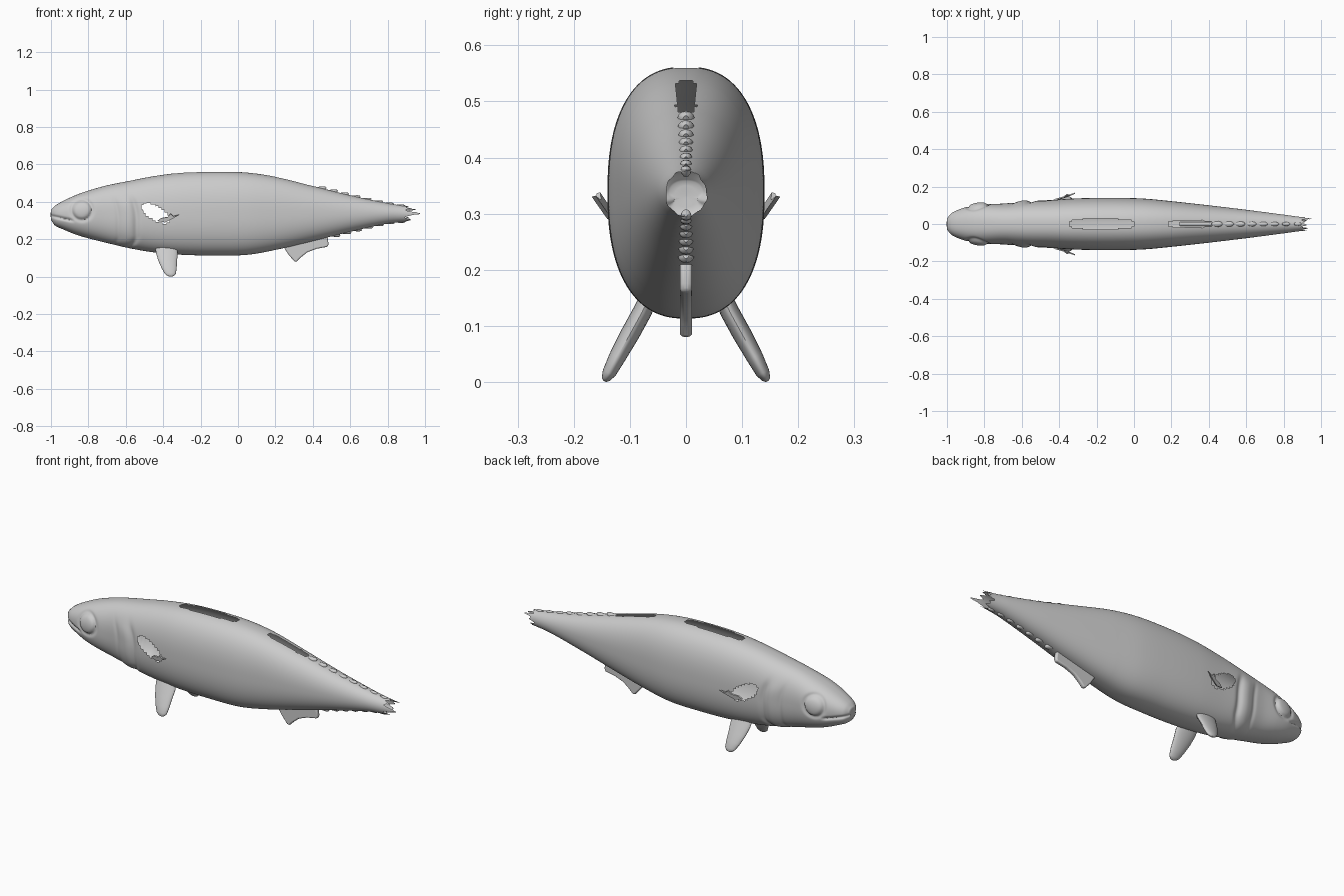
import bpy, bmesh, math, random
from mathutils import Vector, Matrix

if "Cube" in bpy.data.objects:
    bpy.data.objects.remove(bpy.data.objects["Cube"])

random.seed(4)
# Body stations: x, top z, bottom z, half width
ST = [(-1, .358, .303, .03), (-.98, .378, .275, .055), (-.94, .402, .255, .076),
      (-.87, .435, .226, .098), (-.8, .46, .205, .107), (-.7, .488, .18, .109),
      (-.58, .512, .152, .121), (-.45, .537, .13, .128), (-.3, .556, .117, .137),
      (-.12, .562, .113, .14), (.05, .556, .117, .136), (.2, .534, .143, .122),
      (.4, .485, .19, .1), (.6, .435, .24, .076), (.8, .393, .284, .05),
      (.9, .377, .295, .037), (1, .37, .302, .034)]


def station(x):
    """Smooth interpolation of top, bottom and half width at x."""
    i = max(k for k in range(len(ST) - 1) if ST[k][0] <= x)

    def slope(k, c):
        a, b = ST[max(k - 1, 0)], ST[min(k + 1, len(ST) - 1)]
        return (b[c] - a[c]) / (b[0] - a[0])
    h = ST[i + 1][0] - ST[i][0]
    t = (x - ST[i][0]) / h
    return [(2*t**3 - 3*t*t + 1) * ST[i][c] + (t**3 - 2*t*t + t) * h * slope(i, c)
            + (3*t*t - 2*t**3) * ST[i + 1][c] + (t**3 - t*t) * h * slope(i + 1, c) for c in (1, 2, 3)]


def bell(v, w):
    return math.exp(-(v / w) ** 2)


def relief(x, z):
    """Sideways relief of eye, gill cover and mouth."""
    if x > -.4:
        return 0
    d = math.hypot(x + .835, z - .357) / .05
    out = .011 * math.sqrt(max(0, 1 - d * d)) - .006 * bell(d - 1.1, .22)
    xg = -.555 - 1.6 * max(0, z - .3) ** 2 - 9 * max(0, .22 - z) ** 2
    fade = 1 / (1 + math.exp((z - .41) / .015))
    out += fade * (.006 * bell(x - xg + .035, .03) - .009 * bell(x - xg - .012, .016))
    out -= fade * .004 * bell(x - xg + .085, .012)
    if x < -.87:
        out -= .009 * bell(z - (.325 - .22 * (x + 1)), .008) * min(1, (-.87 - x) / .03)
    return out


def finish(name, bm, smooth=True):
    bmesh.ops.recalc_face_normals(bm, faces=bm.faces)
    me = bpy.data.meshes.new(name)
    bm.to_mesh(me)
    bm.free()
    ob = bpy.data.objects.new(name, me)
    bpy.context.collection.objects.link(ob)
    if smooth:
        for p in me.polygons:
            p.use_smooth = True
    return ob


def loft(bm, rings, cap_start=False, cap_end=False):
    vs = [[bm.verts.new(p) for p in r] for r in rings]
    n = len(vs[0])
    for a, b in zip(vs, vs[1:]):
        for k in range(n):
            bm.faces.new((a[k], a[(k + 1) % n], b[(k + 1) % n], b[k]))
    if cap_start:
        bm.faces.new(vs[0])
    if cap_end:
        bm.faces.new(vs[-1])


# Body shell
N, M = 360, 144
rings = []
for s in (.02, .35, .7):
    t, b, w = station(-1)
    rings.append([(-1 - .002 * (1 - s), w * s * math.cos(k * math.tau / M),
                   (t + b) / 2 + (t - b) / 2 * s * math.sin(k * math.tau / M)) for k in range(M)])
for i in range(N + 1):
    x = -1 + 1.985 * (i / N) ** 1.12
    t, b, w = station(x)
    e = 2 / (2.4 - .4 * min(1, max(0, (x - .2) / .6)))
    ring = []
    for k in range(M):
        a = (k + .5) * math.tau / M
        c, s = math.cos(a), math.sin(a)
        z = (t + b) / 2 + (t - b) / 2 * math.copysign(abs(s) ** e, s)
        y = w * abs(c) ** e
        y = max(0, y + relief(x, z) * min(1, 1.6 * abs(c)))
        ring.append((x, math.copysign(y, c), z))
    rings.append(ring)
bm = bmesh.new()
loft(bm, rings, cap_start=True)


# Openings at the side fins, back fins and torn tail
def opening(p):
    u, v = p.x + .44, p.z - .338
    c, s = math.cos(math.radians(-30)), math.sin(math.radians(-30))
    if ((u*c + v*s) / .085) ** 2 + ((v*c - u*s) / .037) ** 2 < 1 and abs(p.y) > .08:
        return True
    if p.z > .4:
        for x0, hl, hw in ((-.172, .17, .026), (.3, .118, .018)):
            if abs((p.x - x0) / hl) ** 4 + abs(p.y / hw) ** 4 < 1:
                return True
    if p.x > .88:
        a = math.atan2(p.z - .336, p.y)
        edge = .905 + .012 * math.sin(5 * a) + .01 * math.sin(11 * a + 1)
        edge += .075 * bell(abs(a) - math.pi, .22) + .045 * bell(a - .75, .2) + .03 * bell(a - 2.2, .15)
        return p.x > edge
    return False


dead = [f for f in bm.faces if opening(f.calc_center_median())]
bmesh.ops.delete(bm, geom=dead, context='FACES')
finish("body", bm)


# Pelvic fins, one per side
def pelvic(side):
    bm = bmesh.new()
    rings = []
    # centre x, half chord, y, z, half thickness
    for cx, hc, y, z, th in ((-.385, .058, .062, .16, .016), (-.38, .058, .078, .125, .018),
                             (-.376, .05, .1, .085, .018), (-.368, .04, .122, .045, .016),
                             (-.362, .03, .137, .016, .013), (-.36, .018, .143, .005, .008),
                             (-.36, .006, .145, .001, .003)):
        rings.append([(cx + hc * math.cos(a), side * (y + th * .86 * math.sin(a)), z + th * .4 * math.sin(a))
                      for a in (k * math.tau / 24 for k in range(24))])
    loft(bm, rings, True, True)
    finish("pelvic_fin_" + ("left" if side > 0 else "right"), bm)


# Torn stubs behind the side openings
def stub(side):
    bm = bmesh.new()
    pts = [(-.43, .131, .297), (-.39, .14, .29), (-.355, .152, .307), (-.315, .168, .33),
           (-.345, .158, .322), (-.36, .16, .336), (-.375, .148, .318), (-.41, .138, .312)]
    bm.faces.new([bm.verts.new((x, side * y, z)) for x, y, z in pts])
    r = bmesh.ops.extrude_face_region(bm, geom=bm.faces[:])
    for v in r["geom"]:
        if isinstance(v, bmesh.types.BMVert):
            v.co += Vector((0, -side * .007, .002))
    finish("torn_fin_stub_" + ("left" if side > 0 else "right"), bm, False)


for side in (-1, 1):
    pelvic(side)
    stub(side)

# Anal fin: outline given rounded thickness
bm = bmesh.new()
outline = [(.24, .165), (.27, .118), (.3, .083), (.313, .079), (.335, .102), (.37, .13),
           (.42, .149), (.48, .16), (.484, .175), (.478, .215), (.36, .2)]
bm.faces.new([bm.verts.new((x, -.011, z)) for x, z in outline])
r = bmesh.ops.extrude_face_region(bm, geom=bm.faces[:])
bmesh.ops.translate(bm, verts=[v for v in r["geom"] if isinstance(v, bmesh.types.BMVert)], vec=(0, .022, 0))
fin = finish("anal_fin", bm)
bev = fin.modifiers.new("round", 'BEVEL')
bev.width, bev.segments, bev.limit_method, bev.angle_limit = .007, 3, 'ANGLE', math.radians(50)


# Finlets: backward-leaning ridges above and below the tail
def finlets(name, x0, count, top):
    bm = bmesh.new()
    for k in range(count):
        x = x0 + k * (.875 - x0) / (count - 1)
        s, up = 1 - .4 * (x - .4) / .5, 1 if top else -1
        t, b, _ = station(x)
        z = (t if top else b) - up * .002
        rings = []
        for u, w, h in ((-.03, .006, .001), (-.012, .014, .007), (.006, .016, .013),
                        (.018, .013, .014), (.024, .006, .009)):
            zz = z - up * .23 * u
            rings.append([(x + u * s + .006 * c, w * s * math.sin(a), zz + up * h * s * c)
                          for a in (j * math.tau / 12 for j in range(12)) for c in (math.cos(a),)])
        loft(bm, rings, True, True)
    finish(name, bm)


finlets("upper_finlets", .445, 8, True)
finlets("lower_finlets", .52, 7, False)

bpy.ops.object.select_all(action='DESELECT')
for ob in bpy.data.objects:
    ob.select_set(True)
bpy.context.view_layer.objects.active = bpy.data.objects["body"]
bpy.ops.object.shade_smooth_by_angle(angle=math.radians(40))
